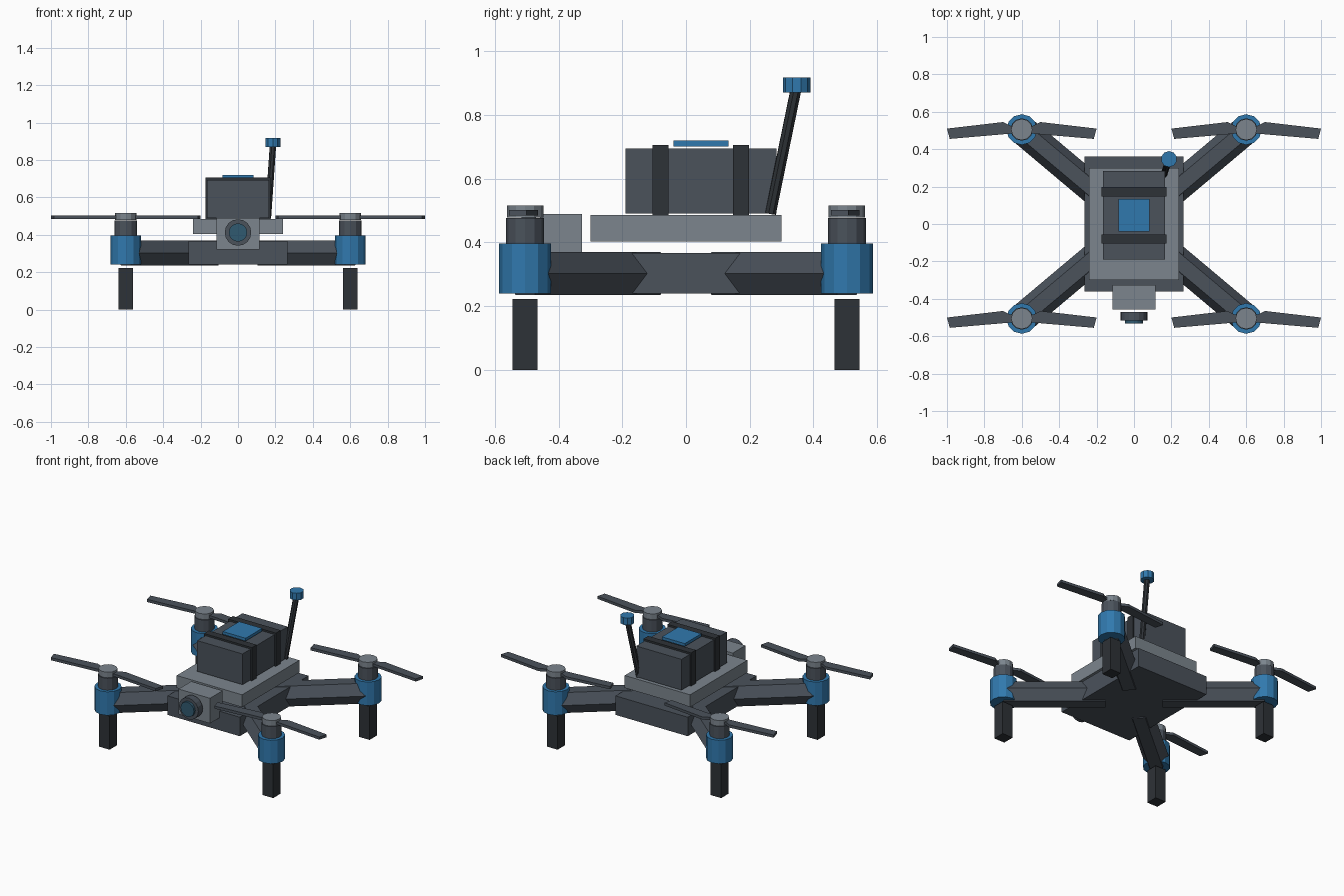
import bpy, bmesh
from mathutils import Vector, Matrix

if "Cube" in bpy.data.objects:
    bpy.data.objects.remove(bpy.data.objects["Cube"])

def material(name, rgb):
    m = bpy.data.materials.new(name)
    m.diffuse_color = (*rgb, 1)
    m.use_nodes = True
    m.node_tree.nodes["Principled BSDF"].inputs["Base Color"].default_value = m.diffuse_color
    return m

BLUE = material("blue", (0.03, 0.19, 0.42))
DARK = material("dark_grey", (0.069, 0.084, 0.105))
BLACK = material("black", (0.027, 0.032, 0.038))
LIGHT = material("light_grey", (0.2, 0.235, 0.27))
GLASS = material("glass", (0.03, 0.10, 0.16))

def finish(name, bm, mat):
    bmesh.ops.recalc_face_normals(bm, faces=bm.faces)
    me = bpy.data.meshes.new(name)
    bm.to_mesh(me)
    bm.free()
    me.materials.append(mat)
    ob = bpy.data.objects.new(name, me)
    bpy.context.collection.objects.link(ob)
    return ob

def box(name, lo, hi, mat):
    lo, hi = Vector(lo), Vector(hi)
    bm = bmesh.new()
    bmesh.ops.create_cube(bm, size=1, matrix=Matrix.Translation((lo + hi) / 2)
                          @ Matrix.Diagonal((*(hi - lo), 1)))
    return finish(name, bm, mat)

def rod(name, a, b, r1, r2, sides, mat):
    a, b = Vector(a), Vector(b)
    d = b - a
    rot = d.to_track_quat('Z', 'X').to_matrix().to_4x4()
    bm = bmesh.new()
    bmesh.ops.create_cone(bm, cap_ends=True, segments=sides, radius1=r1, radius2=r2,
                          depth=d.length, matrix=Matrix.Translation((a + b) / 2) @ rot)
    return finish(name, bm, mat)

def blade(name, cx, cy, side):
    # swept blade outline, extruded to a thin plate
    outline = [(0.02, 0.02), (0.06, 0.02), (0.1, 0.04), (0.4, 0.005),
               (0.385, -0.05), (0.06, -0.022), (0.02, -0.02)]
    bm = bmesh.new()
    f = bm.faces.new([bm.verts.new((cx + side * x, cy + y, 0.484)) for x, y in outline])
    ext = bmesh.ops.extrude_face_region(bm, geom=[f])
    bmesh.ops.translate(bm, vec=(0, 0, 0.018),
                        verts=[v for v in ext["geom"] if isinstance(v, bmesh.types.BMVert)])
    return finish(name, bm, DARK)

# body and top plate
box("lower_body", (-0.265, -0.36, 0.24), (0.265, 0.36, 0.366), DARK)
box("top_plate", (-0.24, -0.3, 0.403), (0.24, 0.3, 0.485), LIGHT)

# four arms with pod, motor, propeller and leg
for sx, xs in ((-1, "left"), (1, "right")):
    for sy, ys in ((-1, "front"), (1, "back")):
        tag = f"{ys}_{xs}"
        cx, cy = 0.6 * sx, 0.505 * sy
        rod(f"arm_{tag}", (0.13 * sx, 0.11 * sy, 0.302), (cx, cy, 0.302), 0.078, 0.078, 6, DARK)
        rod(f"motor_pod_{tag}", (cx, cy, 0.24), (cx, cy, 0.396), 0.082, 0.082, 12, BLUE)
        rod(f"motor_{tag}", (cx, cy, 0.396), (cx, cy, 0.476), 0.06, 0.06, 12, DARK)
        rod(f"propeller_hub_{tag}", (cx, cy, 0.478), (cx, cy, 0.515), 0.057, 0.057, 12, LIGHT)
        for s, n in ((-1, "a"), (1, "b")):
            blade(f"propeller_blade_{tag}_{n}", cx, cy, s)
        box(f"leg_{tag}", (cx - 0.039, cy - 0.039, 0), (cx + 0.039, cy + 0.039, 0.222), BLACK)

# camera
box("camera_housing", (-0.115, -0.458, 0.322), (0.115, -0.326, 0.489), LIGHT)
rod("camera_lens", (0, -0.47, 0.412), (0, -0.517, 0.412), 0.071, 0.071, 16, DARK)
rod("lens_glass", (0, -0.515, 0.412), (0, -0.532, 0.412), 0.049, 0.049, 16, GLASS)

# battery, straps and pad
box("battery", (-0.166, -0.19, 0.49), (0.166, 0.284, 0.694), DARK)
for y, n in ((-0.08, "front"), (0.172, "back")):
    box(f"battery_strap_{n}", (-0.175, y - 0.025, 0.484), (0.175, y + 0.025, 0.706), BLACK)
box("battery_pad", (-0.084, -0.04, 0.7), (0.084, 0.133, 0.719), BLUE)

# antenna
rod("antenna_rod", (0.16, 0.265, 0.49), (0.187, 0.345, 0.88), 0.018, 0.018, 8, BLACK)
rod("antenna_cap", (0.187, 0.347, 0.87), (0.187, 0.347, 0.917), 0.043, 0.043, 10, BLUE)
